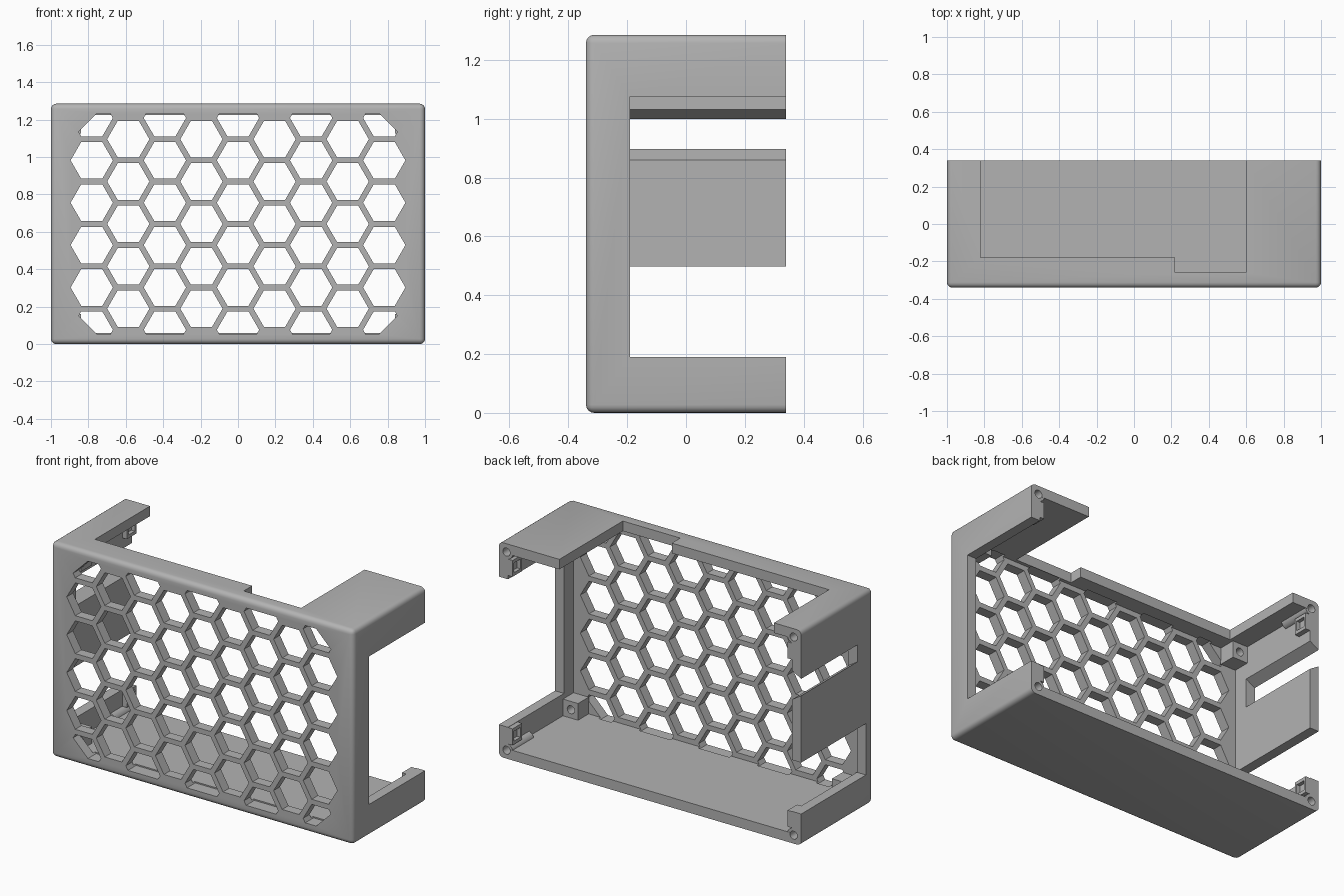
import bpy, bmesh, math
from mathutils import Vector

if "Cube" in bpy.data.objects:
    bpy.data.objects.remove(bpy.data.objects["Cube"])

H, D, MID = 1.285, 0.34, 0.6425      # height, half depth, middle height
T = 0.06                             # wall thickness

grey = bpy.data.materials.new("grey plastic")
grey.diffuse_color = (0.45, 0.45, 0.45, 1)
grey.use_nodes = True
grey.node_tree.nodes["Principled BSDF"].inputs["Base Color"].default_value = grey.diffuse_color


def finish(bm, name):
    bmesh.ops.recalc_face_normals(bm, faces=bm.faces)
    me = bpy.data.meshes.new(name)
    bm.to_mesh(me)
    bm.free()
    ob = bpy.data.objects.new(name, me)
    bpy.context.collection.objects.link(ob)
    me.materials.append(grey)
    return ob


def add_prism(bm, pts, y0, y1):
    """Extrude an x-z outline along y."""
    a = [bm.verts.new((x, y0, z)) for x, z in pts]
    b = [bm.verts.new((x, y1, z)) for x, z in pts]
    n = len(pts)
    bm.faces.new(a)
    bm.faces.new(b[::-1])
    for i in range(n):
        j = (i + 1) % n
        bm.faces.new((a[i], b[i], b[j], a[j]))


def prism(name, pts, y0, y1):
    bm = bmesh.new()
    add_prism(bm, pts, y0, y1)
    return finish(bm, name)


def box(name, x0, x1, y0, y1, z0, z1):
    return prism(name, [(x0, z0), (x1, z0), (x1, z1), (x0, z1)], y0, y1)


def circle(cx, cz, r, n=20):
    return [(cx + r * math.cos(2 * math.pi * i / n),
             cz + r * math.sin(2 * math.pi * i / n)) for i in range(n)]


def cut(ob, cutter):
    m = ob.modifiers.new("cut", 'BOOLEAN')
    m.operation, m.solver, m.object = 'DIFFERENCE', 'EXACT', cutter
    bpy.context.view_layer.update()
    dg = bpy.context.evaluated_depsgraph_get()
    me = bpy.data.meshes.new_from_object(ob.evaluated_get(dg))
    ob.modifiers.clear()
    ob.data = me
    bpy.data.objects.remove(cutter)


def clip(pts, a, b, c):
    """Keep the part of a convex outline where a*x + b*z <= c."""
    out = []
    for i, p in enumerate(pts):
        q = pts[(i + 1) % len(pts)]
        dp, dq = a * p[0] + b * p[1] - c, a * q[0] + b * q[1] - c
        if dp <= 0:
            out.append(p)
        if dp * dq < 0:
            t = dp / (dp - dq)
            out.append((p[0] + t * (q[0] - p[0]), p[1] + t * (q[1] - p[1])))
    return out


# Outer shell block with every edge rounded except around the open back
bm = bmesh.new()
add_prism(bm, [(-1, 0), (1, 0), (1, H), (-1, H)], -D, D)
edges = [e for e in bm.edges if min(v.co.y for v in e.verts) < 0]
bmesh.ops.bevel(bm, geom=edges, offset=0.028, segments=4, profile=0.5, affect='EDGES')
shell = finish(bm, "case_shell")

# Hollow interior
cut(shell, box("cavity", -1 + T, 1 - T, -D + T, D + 0.1, T, H - T))

# Stepped opening in the top
cut(shell, box("top_opening", -0.82, 0.6, -0.18, D + 0.2, H - 0.1, H + 0.1))
cut(shell, box("top_step", 0.22, 0.6, -0.26, D + 0.2, H - 0.11, H + 0.11))

# Right side opening, left lower opening, flared left slot
cut(shell, box("right_opening", 0.9, 1.1, -0.19, D + 0.2, 0.19, 1.075))
cut(shell, box("left_opening", -1.1, -0.9, -0.272, D + 0.2, 0.19, 0.497))
cut(shell, prism("left_slot", [(-1.02, 0.91), (-0.92, 0.847), (-0.92, 1.043), (-1.02, 0.987)],
                 -0.19, D + 0.2))

# Honeycomb grille, trimmed to a window with clipped corners
bm = bmesh.new()
for col in range(-4, 5):
    cx = col * 0.1955
    for row in range(-3, 4):
        cz = (row + (0.5 if col % 2 == 0 else 0)) * 0.2265
        hexa = [(cx + 0.113 * math.cos(k * math.pi / 3),
                 cz + 0.113 * math.sin(k * math.pi / 3)) for k in range(6)]
        for a, b, c in ((0, 1, 0.59), (0, -1, 0.59), (1, 1, 1.345), (1, -1, 1.345),
                        (-1, 1, 1.345), (-1, -1, 1.345)):
            if hexa:
                hexa = clip(hexa, a, b, c)
        if len(hexa) > 2 and max(p[1] for p in hexa) - min(p[1] for p in hexa) > 0.03:
            add_prism(bm, [(x, z + MID) for x, z in hexa], -D - 0.1, -0.262)
cut(shell, finish(bm, "grille_holes"))

# Screw holes in the back corners of the shell
bm = bmesh.new()
for sx in (-1, 1):
    for z in (0.05, H - 0.05):
        add_prism(bm, circle(sx * 0.95, z, 0.024), 0.16, D + 0.1)
cut(shell, finish(bm, "corner_holes"))

for sx, side in ((-1, "left"), (1, "right")):
    for top, level in ((0, "lower"), (1, "upper")):
        def zz(z):
            return H - z if top else z
        # Mounting block behind the grille with a pilot hole
        x0, x1 = sorted((sx * 0.84, sx * 0.945))
        z0, z1 = sorted((zz(0.055), zz(0.16)))
        block = box(f"{side}_{level}_block", x0, x1, -0.285, -0.18, z0, z1)
        cut(block, prism("hole", circle(sx * 0.888, zz(0.11), 0.024), -0.26, -0.1))
        # Round screw boss in the back corner
        boss = prism(f"{side}_{level}_boss", circle(sx * 0.95, zz(0.05), 0.042), 0.14, D - 0.001)
        cut(boss, prism("hole", circle(sx * 0.95, zz(0.05), 0.024), 0.16, D + 0.1))
        # Small hollow pocket on the inside of the wall
        x0, x1 = sorted((sx * 0.91, sx * 0.945))
        z0, z1 = sorted((zz(0.09), zz(0.188)))
        pocket = box(f"{side}_{level}_pocket", x0, x1, 0.25, D - 0.001, z0, z1)
        cut(pocket, box("recess", x0 - 0.02 if sx > 0 else x0 + 0.013,
                        x1 - 0.013 if sx > 0 else x1 + 0.02,
                        0.265, 0.325, z0 + 0.02, z1 - 0.02))

# Smooth shading on the rounded edges only
for ob in list(bpy.context.scene.objects):
    bpy.ops.object.select_all(action='DESELECT')
    ob.select_set(True)
    bpy.context.view_layer.objects.active = ob
    bpy.ops.object.shade_smooth_by_angle(angle=math.radians(30))
